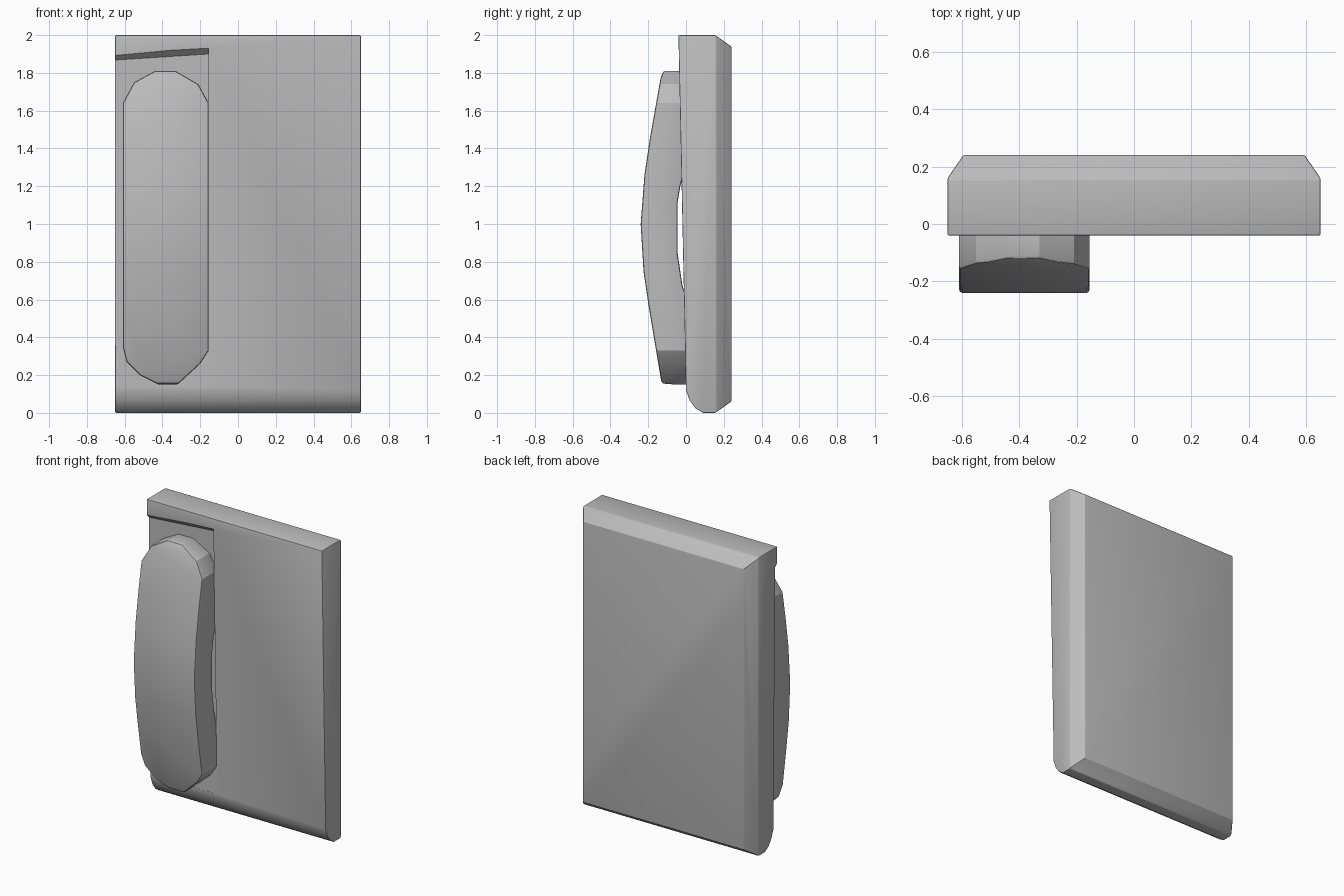
import bpy
import bmesh
from mathutils import Vector

cube = bpy.data.objects.get("Cube")
if cube:
    bpy.data.objects.remove(cube, do_unlink=True)

grey = bpy.data.materials.new("plain grey")
grey.use_nodes = True
colour = (0.5, 0.5, 0.5, 1)
grey.diffuse_color = colour
grey.node_tree.nodes["Principled BSDF"].inputs["Base Color"].default_value = colour


def prism(name, ring_a, ring_b):
    """Solid between two matching rings of points."""
    bm = bmesh.new()
    a = [bm.verts.new(p) for p in ring_a]
    b = [bm.verts.new(p) for p in ring_b]
    bm.faces.new(a)
    bm.faces.new(b[::-1])
    for i in range(len(a)):
        j = (i + 1) % len(a)
        bm.faces.new((a[i], b[i], b[j], a[j]))
    bmesh.ops.recalc_face_normals(bm, faces=bm.faces)
    mesh = bpy.data.meshes.new(name)
    bm.to_mesh(mesh)
    bm.free()
    mesh.materials.append(grey)
    obj = bpy.data.objects.new(name, mesh)
    bpy.context.collection.objects.link(obj)
    return obj


def extrude(name, points, axis, low, high):
    """Extrude a 2D profile along x, y or z."""
    def place(p, d):
        v = list(p)
        v.insert(axis, d)
        return Vector(v)
    return prism(name, [place(p, low) for p in points], [place(p, high) for p in points])


def apply(obj, mod):
    bpy.ops.object.select_all(action="DESELECT")
    bpy.context.view_layer.objects.active = obj
    obj.select_set(True)
    bpy.ops.object.modifier_apply(modifier=mod.name)


def combine(obj, other, operation):
    mod = obj.modifiers.new("cut", "BOOLEAN")
    mod.object = other
    mod.operation = operation
    mod.solver = "EXACT"
    apply(obj, mod)
    bpy.data.objects.remove(other, do_unlink=True)


def soften(obj, width, segments):
    mod = obj.modifiers.new("soft edges", "BEVEL")
    mod.width = width
    mod.segments = segments
    mod.limit_method = "ANGLE"
    mod.angle_limit = 0.6
    apply(obj, mod)
    bpy.ops.object.shade_smooth_by_angle(angle=0.4)


# Wall body: side profile crossed with plan profile, chamfered at the back
side = [(-0.04, 2), (0.155, 2), (0.24, 1.94), (0.24, 0.06), (0.155, 0),
        (0.09, 0), (0.05, 0.025), (0.02, 0.065), (0, 0.12)]
plan = [(-0.65, -0.3), (-0.65, 0.16), (-0.595, 0.24),
        (0.595, 0.24), (0.65, 0.16), (0.65, -0.3)]
body = extrude("wall_body", side, 0, -0.8, 0.8)
combine(body, extrude("plan_cutter", plan, 2, -0.2, 2.2), "INTERSECT")
soften(body, 0.01, 2)

# Shallow handset recess, deeper towards the middle of the body
front = [(-0.7, -0.1, 1.95), (-0.155, -0.1, 1.98), (-0.155, -0.1, 0.1), (-0.7, -0.1, 0.1)]
floor = [(-0.7, -0.015, 1.865), (-0.155, 0, 1.9), (-0.155, 0, 0.14), (-0.7, 0, 0.14)]
combine(body, prism("recess_cutter", front, floor), "DIFFERENCE")

# Handset: bowed side profile crossed with a rounded front outline
bow = [(-0.12, 1.81), (-0.135, 1.77), (-0.19, 1.46), (-0.22, 1.26), (-0.24, 1),
       (-0.225, 0.75), (-0.2, 0.58), (-0.13, 0.16), (-0.12, 0.155), (0.01, 0.145),
       (0.01, 0.58), (-0.02, 0.68), (-0.045, 0.85), (-0.045, 1.11),
       (-0.03, 1.2), (0.01, 1.35), (0.01, 1.81)]
outline = [(-0.61, 1.64), (-0.55, 1.75), (-0.44, 1.81), (-0.33, 1.81), (-0.21, 1.74),
           (-0.155, 1.64), (-0.155, 0.33), (-0.2, 0.26), (-0.32, 0.15),
           (-0.42, 0.15), (-0.52, 0.2), (-0.59, 0.27), (-0.61, 0.35)]
handset = extrude("handset", bow, 0, -0.8, 0)
combine(handset, extrude("outline_cutter", outline, 1, -0.4, 0.2), "INTERSECT")
soften(handset, 0.012, 2)
